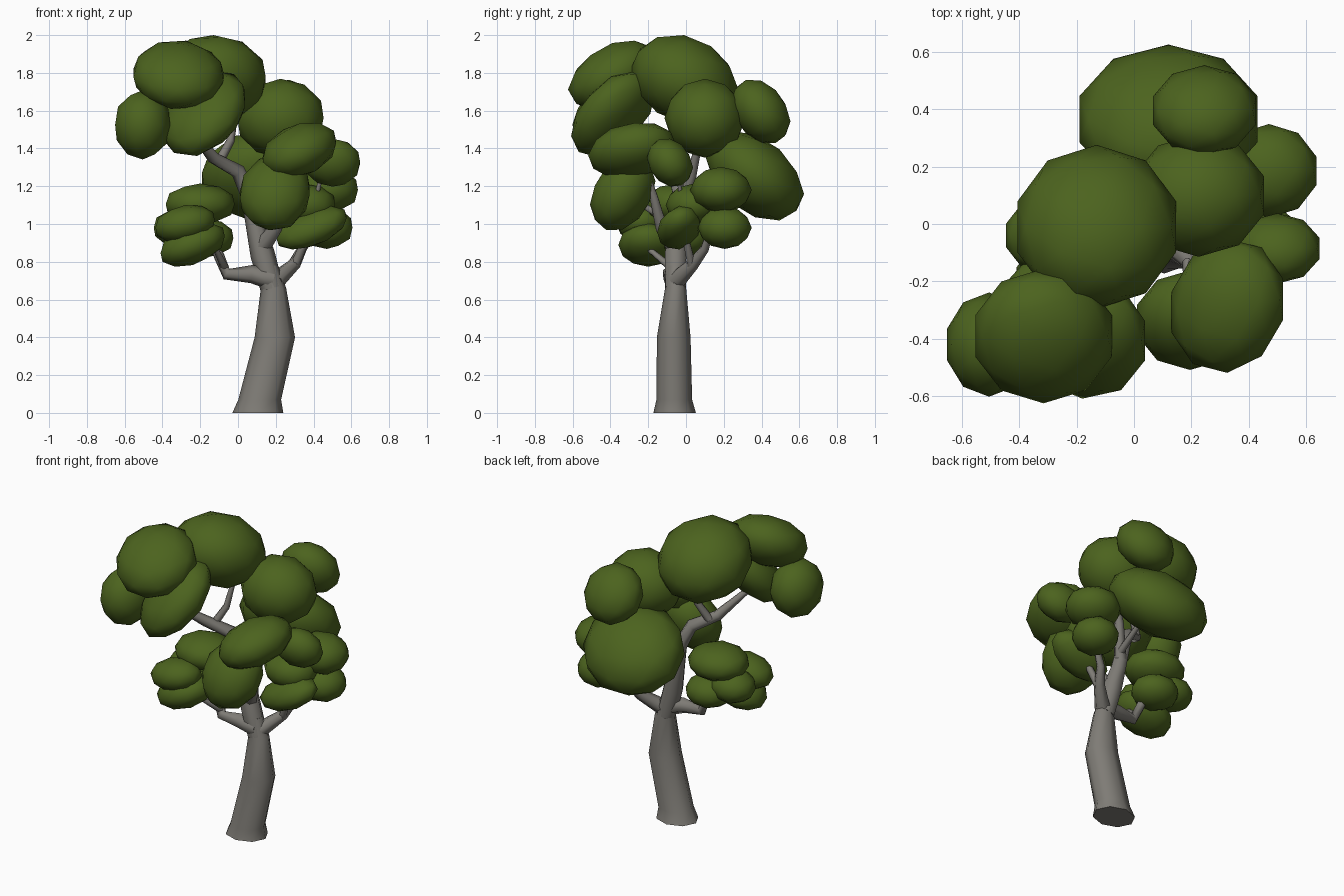
import bpy, bmesh, math
from mathutils import Vector, Matrix


def material(name, rgb):
    m = bpy.data.materials.new(name)
    m.diffuse_color = (*rgb, 1)
    return m


BARK = material("grey bark", (0.21, 0.20, 0.18))
LEAF = material("leaf green", (0.072, 0.125, 0.013))


def finish(bm, name, mat):
    bmesh.ops.recalc_face_normals(bm, faces=bm.faces)
    for f in bm.faces:
        f.smooth = len(f.verts) < 5
    me = bpy.data.meshes.new(name)
    bm.to_mesh(me)
    bm.free()
    me.materials.append(mat)
    ob = bpy.data.objects.new(name, me)
    bpy.context.collection.objects.link(ob)
    return ob


def limb(name, pts, sides=8, level=False, sx=1.0, sy=1.0):
    """Tapered tube through (x, y, z, radius) points; level keeps rings horizontal."""
    bm = bmesh.new()
    ps = [Vector(p[:3]) for p in pts]
    rings = []
    for i, p in enumerate(ps):
        t = ps[min(i + 1, len(ps) - 1)] - ps[max(i - 1, 0)]
        q = Vector((0, 0, 1)).rotation_difference(Vector((0, 0, 1)) if level else t)
        ring = []
        for k in range(sides):
            a = 2 * math.pi * k / sides
            off = Vector((sx * math.cos(a), sy * math.sin(a), 0)) * pts[i][3]
            ring.append(bm.verts.new(p + q @ off))
        rings.append(ring)
    for r0, r1 in zip(rings, rings[1:]):
        for k in range(sides):
            n = (k + 1) % sides
            bm.faces.new((r0[k], r0[n], r1[n], r1[k]))
    bm.faces.new(rings[0])
    bm.faces.new(rings[-1])
    return finish(bm, name, BARK)


def clump(name, centre, half, lean=(0, 0, 0)):
    """Leaning ellipsoid: half extents plus xy, xz, yz lean (correlation)."""
    hx, hy, hz = half
    rxy, rxz, ryz = lean
    b = math.sqrt(1 - rxy ** 2)
    c = (ryz - rxy * rxz) / b
    d = math.sqrt(max(0.03, 1 - rxz ** 2 - c ** 2))
    m = Matrix(((hx, 0, 0), (hy * rxy, hy * b, 0), (hz * rxz, hz * c, hz * d)))
    bm = bmesh.new()
    bmesh.ops.create_icosphere(bm, subdivisions=2, radius=1.02)
    for v in bm.verts:
        v.co = m @ v.co + Vector(centre)
    return finish(bm, name, LEAF)


# Trunk with flared foot
limb("trunk", [(0.105, -0.06, 0, 0.125), (0.115, -0.062, 0.07, 0.105),
               (0.195, -0.065, 0.40, 0.099), (0.188, -0.055, 0.66, 0.062),
               (0.15, -0.055, 0.78, 0.058)], level=True, sx=1.08, sy=0.9)

# Branches
limb("upper_trunk", [(0.18, -0.055, 0.66, 0.062), (0.13, -0.055, 0.84, 0.065),
                     (0.09, -0.04, 1.0, 0.05), (0.06, -0.03, 1.15, 0.044),
                     (0.0, -0.06, 1.28, 0.04), (-0.13, -0.14, 1.35, 0.034),
                     (-0.25, -0.32, 1.5, 0.018)], 6)
limb("top_branch", [(-0.1, -0.1, 1.33, 0.026), (-0.04, -0.06, 1.44, 0.022),
                    (-0.01, -0.02, 1.62, 0.015)], 6)
limb("left_branch", [(0.18, -0.06, 0.71, 0.06), (0.07, -0.08, 0.735, 0.048),
                     (-0.06, -0.08, 0.735, 0.032), (-0.1, -0.06, 0.83, 0.028),
                     (-0.16, -0.06, 0.98, 0.018)], 6)
limb("left_front_twig", [(-0.07, -0.08, 0.77, 0.022), (-0.12, -0.2, 0.87, 0.014),
                         (-0.2, -0.25, 0.92, 0.01)], 6)
limb("right_branch", [(0.2, -0.05, 0.7, 0.05), (0.3, 0.04, 0.79, 0.034),
                      (0.34, 0.1, 0.87, 0.025), (0.42, 0.14, 1.0, 0.018)], 6)
limb("right_upper_twig", [(0.3, 0.03, 0.78, 0.025), (0.36, 0.0, 0.92, 0.02),
                          (0.44, -0.04, 1.25, 0.01)], 6)
limb("front_branch", [(0.12, -0.055, 0.87, 0.048), (0.2, -0.13, 0.98, 0.036),
                      (0.22, -0.17, 1.14, 0.025), (0.28, -0.23, 1.33, 0.016)], 6)
limb("front_twig", [(0.19, -0.13, 1.04, 0.022), (0.19, -0.28, 1.13, 0.014)], 6)
limb("back_branch", [(0.08, -0.03, 1.06, 0.04), (0.14, 0.03, 1.26, 0.03),
                     (0.22, 0.08, 1.48, 0.018)], 6)
limb("back_twig", [(0.1, -0.01, 1.1, 0.025), (0.11, 0.2, 1.22, 0.015)], 6)

# Crown
clump("crown_top", (-0.13, -0.01, 1.765), (0.285, 0.28, 0.235), (0, 0, -0.2))
clump("crown_front_left", (-0.315, -0.39, 1.79), (0.245, 0.23, 0.182), (0, -0.05, 0.42))
clump("crown_far_left", (-0.505, -0.42, 1.525), (0.15, 0.178, 0.18))
clump("crown_front_slab", (-0.18, -0.385, 1.585), (0.225, 0.22, 0.225), (-0.1, 0.35, 0.48))
clump("crown_right", (0.225, 0.1, 1.56), (0.235, 0.21, 0.205))
clump("crown_back_small", (0.245, 0.395, 1.595), (0.185, 0.155, 0.17), (0, 0, -0.3))
clump("crown_back_large", (0.12, 0.365, 1.255), (0.32, 0.255, 0.235), (0, 0.05, -0.4))
clump("crown_front_low", (0.195, -0.335, 1.165), (0.19, 0.17, 0.2), (0, 0.05, 0.3))
clump("crown_front_right", (0.325, -0.285, 1.39), (0.2, 0.23, 0.148), (0.1, 0.3, 0.2))

# Right cluster of small clumps
clump("right_cluster_1", (0.5, -0.085, 1.325), (0.15, 0.12, 0.127), (0, 0, -0.2))
clump("right_cluster_2", (0.47, 0.185, 1.18), (0.17, 0.16, 0.12))
clump("right_cluster_3", (0.47, 0.205, 0.98), (0.14, 0.14, 0.11))
clump("right_cluster_4", (0.39, -0.035, 0.98), (0.19, 0.115, 0.115), (0, 0.5, 0.2))
clump("right_cluster_5", (0.355, 0.035, 1.1), (0.165, 0.14, 0.11))

# Left cluster of small clumps
clump("left_cluster_1", (-0.2, -0.05, 1.105), (0.188, 0.17, 0.107))
clump("left_cluster_2", (-0.28, -0.235, 1.0), (0.162, 0.13, 0.1), (0, 0.2, 0))
clump("left_cluster_3", (-0.24, -0.2, 0.89), (0.175, 0.155, 0.115), (0, 0.4, 0))
clump("left_cluster_4", (-0.165, -0.005, 0.925), (0.145, 0.135, 0.1))
clump("left_cluster_5", (-0.31, -0.04, 0.98), (0.14, 0.13, 0.1))
